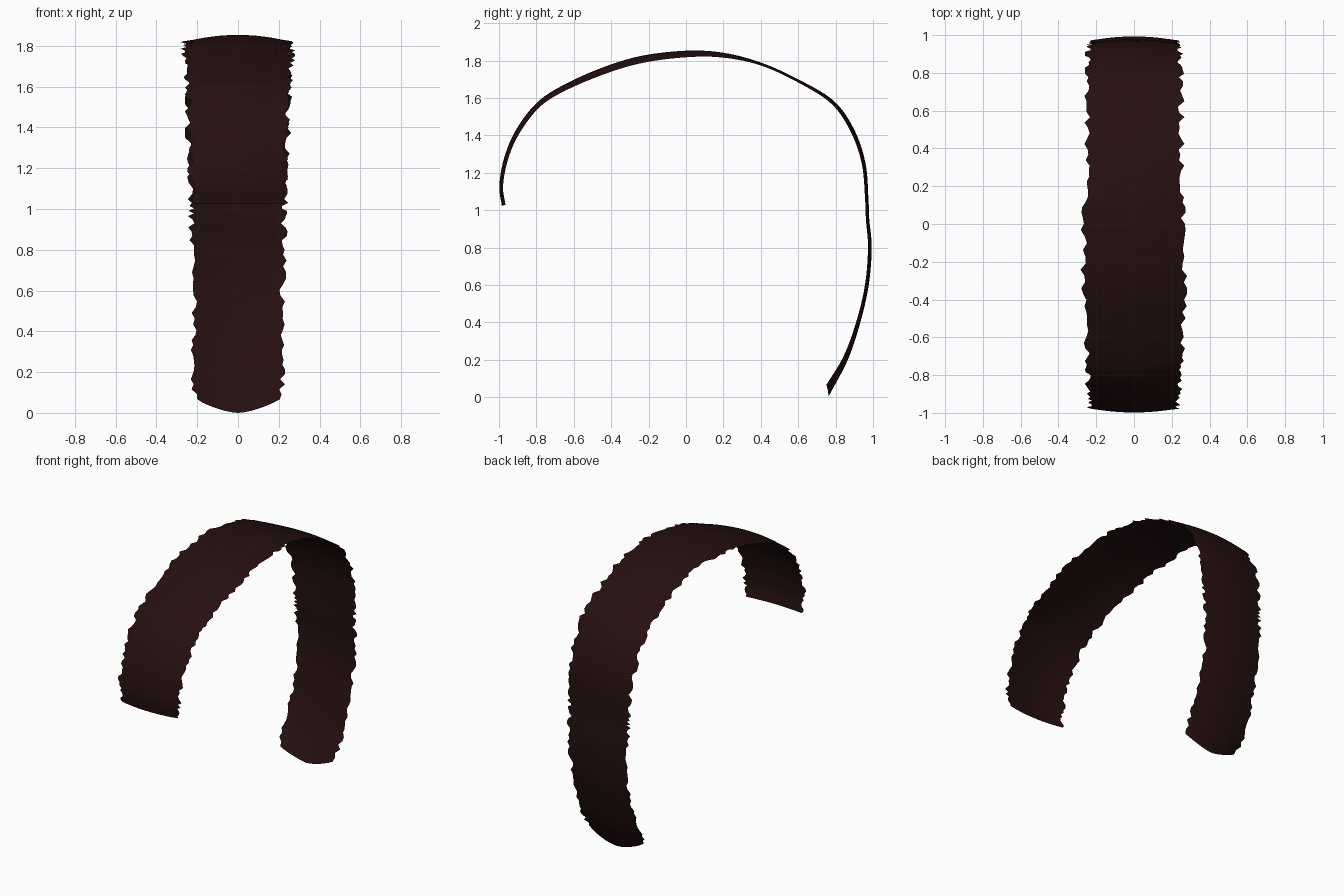
import bpy, bmesh, random
from mathutils import Vector

if "Cube" in bpy.data.objects:
    bpy.data.objects.remove(bpy.data.objects["Cube"])

random.seed(7)

# Crest centreline: y, z, half width, inward sag of the edges
PATH = [
    (-0.985, 1.025, 0.225, 0.020), (-0.998, 1.13, 0.23, 0.020), (-0.975, 1.27, 0.235, 0.022),
    (-0.92, 1.41, 0.24, 0.025), (-0.82, 1.552, 0.245, 0.027), (-0.70, 1.645, 0.25, 0.030),
    (-0.48, 1.75, 0.265, 0.036), (-0.25, 1.823, 0.267, 0.038), (0.0, 1.853, 0.265, 0.035),
    (0.20, 1.842, 0.257, 0.026), (0.40, 1.79, 0.25, 0.015), (0.60, 1.70, 0.25, 0.015),
    (0.79, 1.585, 0.248, 0.020), (0.90, 1.43, 0.245, 0.022), (0.96, 1.25, 0.238, 0.020),
    (0.976, 1.05, 0.23, 0.018), (0.980, 0.95, 0.228, 0.018), (0.993, 0.80, 0.225, 0.020),
    (0.977, 0.60, 0.22, 0.020), (0.932, 0.40, 0.218, 0.022), (0.865, 0.20, 0.216, 0.028),
    (0.76, 0.0, 0.215, 0.040),
]
STEPS = 7
COLS = 12


def smooth_path(points, steps):
    """Catmull-Rom interpolation through all the columns of the table."""
    pts = [Vector(p) for p in points]
    pts = [2 * pts[0] - pts[1]] + pts + [2 * pts[-1] - pts[-2]]
    out = []
    for i in range(1, len(pts) - 2):
        a, b, c, d = pts[i - 1:i + 3]
        for k in range(steps):
            t = k / steps
            out.append(0.5 * (2 * b + (c - a) * t + (2 * a - 5 * b + 4 * c - d) * t * t
                              + (3 * b - a - 3 * c + d) * t ** 3))
    return out + [pts[-2]]


rows = smooth_path(PATH, STEPS)
last = len(rows) - 1
bm = bmesh.new()
grid = []
for i, (y, z, half, sag) in enumerate(rows):
    p, q = rows[max(i - 1, 0)], rows[min(i + 1, last)]
    tangent = Vector((0, q[0] - p[0], q[1] - p[1])).normalized()
    inward = Vector((0, tangent.z, -tangent.y))
    # Ragged hair tips on each side
    left = half + random.uniform(-0.018, 0.018)
    right = half + random.uniform(-0.018, 0.018)
    # The nape end comes to a shallow point
    lift = 0.055 * max(0, 1 - (last - i) / 14)
    line = []
    for c in range(COLS + 1):
        u = 2 * c / COLS - 1
        # only the outer columns follow the ragged edge
        edge = left if u < 0 else right
        x = u * (edge if abs(u) > 0.99 else half * 0.97)
        pos = Vector((x, y, z)) + inward * sag * u * u - tangent * lift * abs(u) ** 1.5
        line.append(bm.verts.new(pos))
    grid.append(line)

for r0, r1 in zip(grid, grid[1:]):
    for c in range(COLS):
        bm.faces.new((r0[c], r0[c + 1], r1[c + 1], r1[c]))
for f in bm.faces:
    f.smooth = True

mesh = bpy.data.meshes.new("hair_crest")
bm.to_mesh(mesh)
bm.free()

hair = bpy.data.materials.new("dark brown hair")
hair.diffuse_color = (0.019, 0.005, 0.005, 1)
hair.use_nodes = True
hair.node_tree.nodes["Principled BSDF"].inputs["Base Color"].default_value = hair.diffuse_color
mesh.materials.append(hair)
crest = bpy.data.objects.new("hair_crest", mesh)
bpy.context.collection.objects.link(crest)
